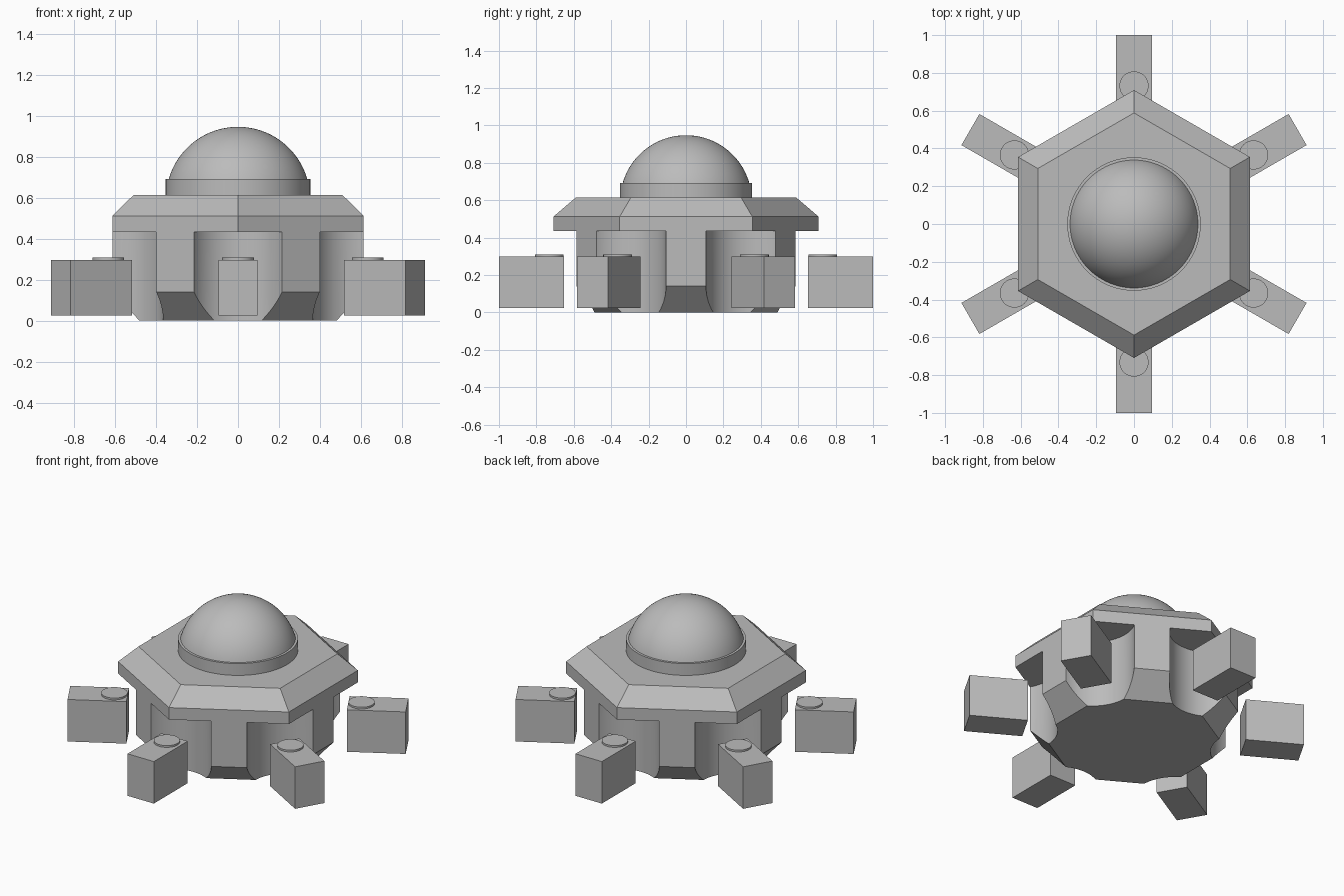
import bpy, bmesh
from math import sin, cos, pi, radians
from mathutils import Matrix

if "Cube" in bpy.data.objects:
    bpy.data.objects.remove(bpy.data.objects["Cube"])

grey = bpy.data.materials.new("plain_grey")
grey.use_nodes = True
grey.diffuse_color = (0.5, 0.5, 0.5, 1)
grey.node_tree.nodes["Principled BSDF"].inputs["Base Color"].default_value = grey.diffuse_color

HEX_R = 0.709          # corner radius of the hexagon
EAVES = 0.434          # underside of the roof
SPOKES = [radians(90 + 60 * k) for k in range(6)]


def finish(name, bm):
    bmesh.ops.recalc_face_normals(bm, faces=bm.faces)
    mesh = bpy.data.meshes.new(name)
    bm.to_mesh(mesh)
    bm.free()
    mesh.materials.append(grey)
    obj = bpy.data.objects.new(name, mesh)
    bpy.context.collection.objects.link(obj)
    return obj


def lathe(name, profile, sides):
    """Closed solid from (radius, height) rings; a corner points along y."""
    bm = bmesh.new()
    rings = [[bm.verts.new((r * sin(2 * pi * i / sides), r * cos(2 * pi * i / sides), z))
              for i in range(sides)] for r, z in profile]
    for low, high in zip(rings, rings[1:]):
        for i in range(sides):
            j = (i + 1) % sides
            bm.faces.new((low[i], low[j], high[j], high[i]))
    bm.faces.new(rings[0])
    bm.faces.new(rings[-1])
    return finish(name, bm)


def activate(obj):
    bpy.ops.object.select_all(action='DESELECT')
    obj.select_set(True)
    bpy.context.view_layer.objects.active = obj


def smooth(obj):
    activate(obj)
    bpy.ops.object.shade_smooth_by_angle(angle=radians(30))


# Hexagonal base with a chamfered foot
base = lathe("base", [(0.555, 0), (HEX_R, 0.14), (HEX_R, EAVES)], 6)

# Round bays scooped out of the six corners
bm = bmesh.new()
for a in SPOKES:
    bmesh.ops.create_cone(bm, cap_ends=True, segments=64, radius1=0.248, radius2=0.248, depth=1.2,
                          matrix=Matrix.Translation((HEX_R * cos(a), HEX_R * sin(a), 0.2)))
cutter = finish("bay_cutter", bm)
cutter.hide_render = True
cut = base.modifiers.new("bays", 'BOOLEAN')
cut.operation = 'DIFFERENCE'
cut.solver = 'EXACT'
cut.object = cutter
activate(base)
bpy.ops.object.modifier_apply(modifier=cut.name)
bpy.data.objects.remove(cutter)
smooth(base)

# Bevelled roof slab
lathe("roof", [(HEX_R, EAVES), (HEX_R, 0.512), (0.588, 0.615)], 6)

# Collar and dome
smooth(lathe("collar", [(0.353, 0.61), (0.353, 0.692)], 96))
arc = [radians(15.5 + 74 * i / 24) for i in range(25)]
smooth(lathe("dome", [(0.352 * cos(t), 0.595 + 0.352 * sin(t)) for t in arc], 96))

# Six free-standing blocks, each with a round button on top
for n, a in enumerate(SPOKES, 1):
    turn = Matrix.Rotation(a, 4, 'Z')
    bm = bmesh.new()
    bmesh.ops.create_cube(bm, size=1, matrix=turn @ Matrix.Translation((0.826, 0, 0.161))
                          @ Matrix.Diagonal((0.348, 0.19, 0.273, 1)))
    finish(f"block_{n}", bm)
    bm = bmesh.new()
    bmesh.ops.create_cone(bm, cap_ends=True, segments=48, radius1=0.077, radius2=0.077, depth=0.02,
                          matrix=turn @ Matrix.Translation((0.731, 0, 0.299)))
    smooth(finish(f"button_{n}", bm))
